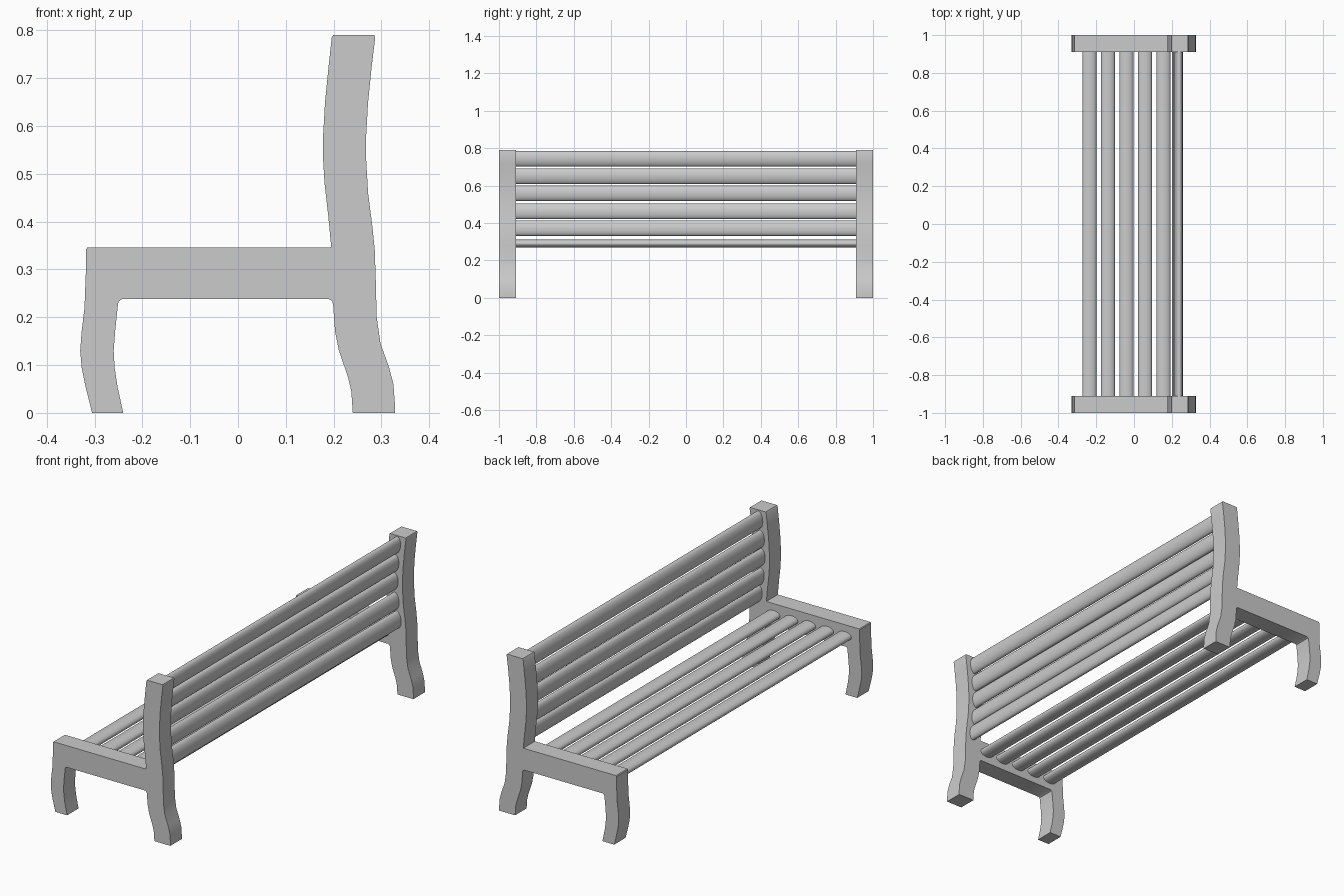
import bpy, bmesh, math

if "Cube" in bpy.data.objects:
    bpy.data.objects.remove(bpy.data.objects["Cube"])

def new_object(name, bm, angle):
    bmesh.ops.recalc_face_normals(bm, faces=bm.faces)
    mesh = bpy.data.meshes.new(name)
    bm.to_mesh(mesh)
    bm.free()
    obj = bpy.data.objects.new(name, mesh)
    bpy.context.collection.objects.link(obj)
    bpy.ops.object.select_all(action='DESELECT')
    obj.select_set(True)
    bpy.context.view_layer.objects.active = obj
    bpy.ops.object.shade_smooth_by_angle(angle=math.radians(angle))
    return obj

def extrude_profile(name, points, y0, y1, angle=30):
    bm = bmesh.new()
    face = bm.faces.new([bm.verts.new((x, y0, z)) for x, z in points])
    ext = bmesh.ops.extrude_face_region(bm, geom=[face])
    verts = [g for g in ext["geom"] if isinstance(g, bmesh.types.BMVert)]
    bmesh.ops.translate(bm, verts=verts, vec=(0, y1 - y0, 0))
    return new_object(name, bm, angle)

# End frames: legs, seat rail and curved back post in one outline
front_leg_outer = [(-.305, 0), (-.319, .055), (-.327, .095), (-.33, .13), (-.327, .17),
                   (-.321, .22), (-.318, .30), (-.318, .342), (-.315, .346)]
post_front = [(.195, .346), (.189, .41), (.181, .48), (.178, .53), (.178, .58),
              (.182, .65), (.189, .72), (.196, .785), (.199, .79)]
post_back = [(.285, .79), (.287, .785), (.279, .72), (.272, .65), (.268, .58), (.268, .53),
             (.272, .46), (.281, .39), (.286, .34), (.288, .28), (.290, .20), (.298, .145),
             (.316, .095), (.325, .06), (.328, .02), (.328, 0)]
back_leg_inner = [(.24, 0), (.237, .045), (.230, .075), (.211, .13), (.203, .17),
                  (.199, .225), (.197, .234), (.19, .238)]
front_leg_inner = [(-.242, .238), (-.249, .234), (-.251, .228), (-.257, .17),
                   (-.260, .13), (-.258, .095), (-.252, .055), (-.24, 0)]
outline = front_leg_outer + post_front + post_back + back_leg_inner + front_leg_inner
for label, side in (("left", 1), ("right", -1)):
    extrude_profile("end_frame_" + label, outline, .91 * side, 1.0 * side)

# Slats: flattened round bars
def slat(name, cx, cz, half_w, half_t, tilt):
    pts = []
    for i in range(28):
        a = 2 * math.pi * i / 28
        u, v = half_w * math.cos(a), half_t * math.sin(a)
        pts.append((cx + u * math.cos(tilt) - v * math.sin(tilt),
                    cz + u * math.sin(tilt) + v * math.cos(tilt)))
    extrude_profile(name, pts, -.915, .915, 50)

for i in range(5):
    slat(f"seat_slat_{i + 1}", -.236 + i * .098, .291, .037, .021, 0)

back = [(.239, .373, 97), (.228, .463, 95), (.223, .56, 90), (.227, .65, 86), (.236, .743, 84)]
for i, (x, z, deg) in enumerate(back):
    slat(f"back_slat_{i + 1}", x, z, .042, .021, math.radians(deg))
